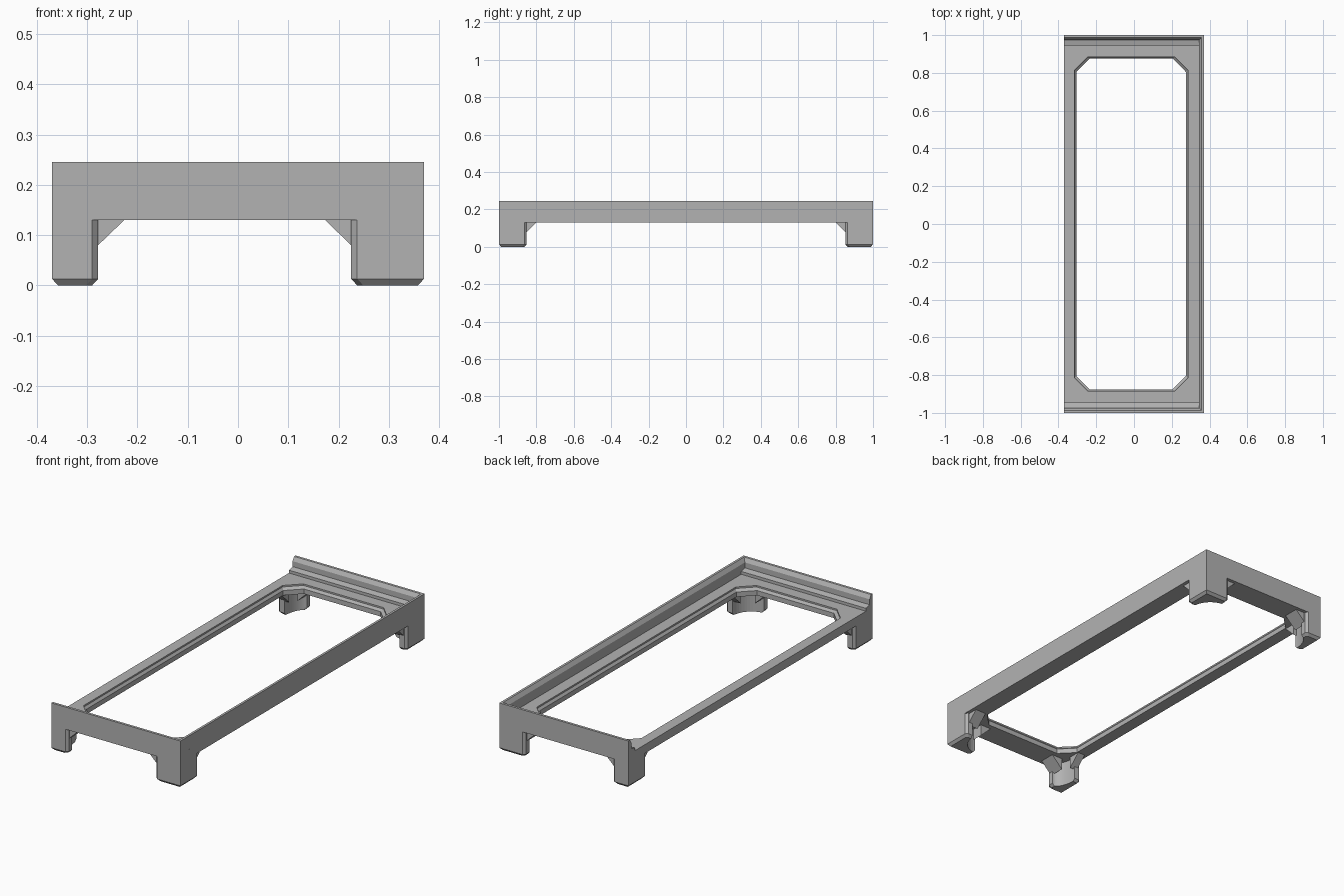
import bpy, bmesh, math

cube = bpy.data.objects.get("Cube")
if cube:
    bpy.data.objects.remove(cube)

grey = bpy.data.materials.new("matte_grey")
grey.use_nodes = True
colour = (0.45, 0.45, 0.45, 1)
grey.diffuse_color = colour
grey.node_tree.nodes["Principled BSDF"].inputs["Base Color"].default_value = colour

HX, HY = 0.37, 1.0
UNDER, FLOOR, TOP = 0.13, 0.175, 0.245


def loft(name, loops):
    """Closed solid through matching loops of points."""
    bm = bmesh.new()
    rings = [[bm.verts.new(p) for p in loop] for loop in loops]
    n = len(rings[0])
    for a, b in zip(rings, rings[1:]):
        for i in range(n):
            j = (i + 1) % n
            bm.faces.new((a[i], a[j], b[j], b[i]))
    bm.faces.new(rings[0][::-1])
    bm.faces.new(rings[-1])
    bmesh.ops.recalc_face_normals(bm, faces=bm.faces)
    mesh = bpy.data.meshes.new(name)
    bm.to_mesh(mesh)
    bm.free()
    mesh.materials.append(grey)
    obj = bpy.data.objects.new(name, mesh)
    bpy.context.collection.objects.link(obj)
    return obj


def rect(x0, x1, y0, y1, z):
    return [(x0, y0, z), (x1, y0, z), (x1, y1, z), (x0, y1, z)]


def opening(grow, z, c=0.07):
    """Rectangle with cut corners."""
    x0, x1, y = -0.305 - grow, 0.275 + grow, 0.875 + grow
    return [(x, v, z) for x, v in (
        (x0 + c, -y), (x1 - c, -y), (x1, c - y), (x1, y - c),
        (x1 - c, y), (x0 + c, y), (x0, y - c), (x0, c - y))]


# Floor of the tray with its bevelled opening
frame = loft("base_frame", [rect(-HX, HX, -HY, HY, z) for z in (UNDER, FLOOR)])
cutter = loft("opening_cutter", [opening(0, 0.1), opening(0, 0.155),
                                 opening(0.01, 0.167), opening(0.01, 0.2)])
cutter.hide_render = True
cut = frame.modifiers.new("opening", "BOOLEAN")
cut.operation, cut.solver, cut.object = "DIFFERENCE", "EXACT", cutter
bpy.context.view_layer.objects.active = frame
bpy.ops.object.modifier_apply(modifier=cut.name)
bpy.data.objects.remove(cutter)

# Stepped end walls: depth inward from the outer face, height
end_profile = [(0, UNDER), (0, TOP), (0.013, TOP), (0.025, 0.225),
               (0.025, 0.197), (0.055, 0.19), (0.055, UNDER)]
for name, s in (("front_wall", -1), ("back_wall", 1)):
    loft(name, [[(x, s * (HY - d), z) for d, z in end_profile] for x in (-HX, HX)])

# Plain long wall on one side
side_profile = [(0, UNDER), (0, TOP), (0.012, TOP), (0.025, 0.225), (0.025, UNDER)]
loft("left_wall", [[(HX - d, y, z) for d, z in side_profile] for y in (-HY, HY)])


def footprint(w, d, e, t=0.04, c=0.012):
    """L-shaped leg outline with a concave inner corner, inset by e."""
    pts = [(c + e, d - e), (e, d - c - e), (e, e), (w - c - e, e), (w - e, c + e)]
    for i in range(13):
        a = math.pi / 2 * i / 12
        u, v = w - (w - t) * math.sin(a), d - (d - t) * math.cos(a)
        pts.append((min(u, w - e), min(v, d - e)))
    return pts


# Corner legs with small sloping braces under the frame
for sx, side, w in ((1, "left", 0.145), (-1, "right", 0.092)):
    for sy, end in ((-1, "front"), (1, "back")):
        d = 0.148

        def place(u, v, z):
            return (sx * (HX - u), sy * (HY - v), z)

        loft(f"{end}_{side}_leg",
             [[place(u, v, z) for u, v in footprint(w, d, e)]
              for z, e in ((0, 0.012), (0.013, 0), (UNDER, 0))])

        # Brace across the end, then along the side
        tri = [(-0.01, 0.07), (0, 0.08), (0.052, UNDER), (-0.01, UNDER)]
        loft(f"{end}_{side}_end_brace",
             [[place(w + r, v, z) for r, z in tri] for v in (0.018, 0.1)])
        loft(f"{end}_{side}_side_brace",
             [[place(u, d + r, z) for r, z in tri]
              for u in (0.018, 0.08 if sx > 0 else 0.06)])

for obj in bpy.context.collection.objects:
    if obj.type == "MESH":
        obj.select_set(False)
